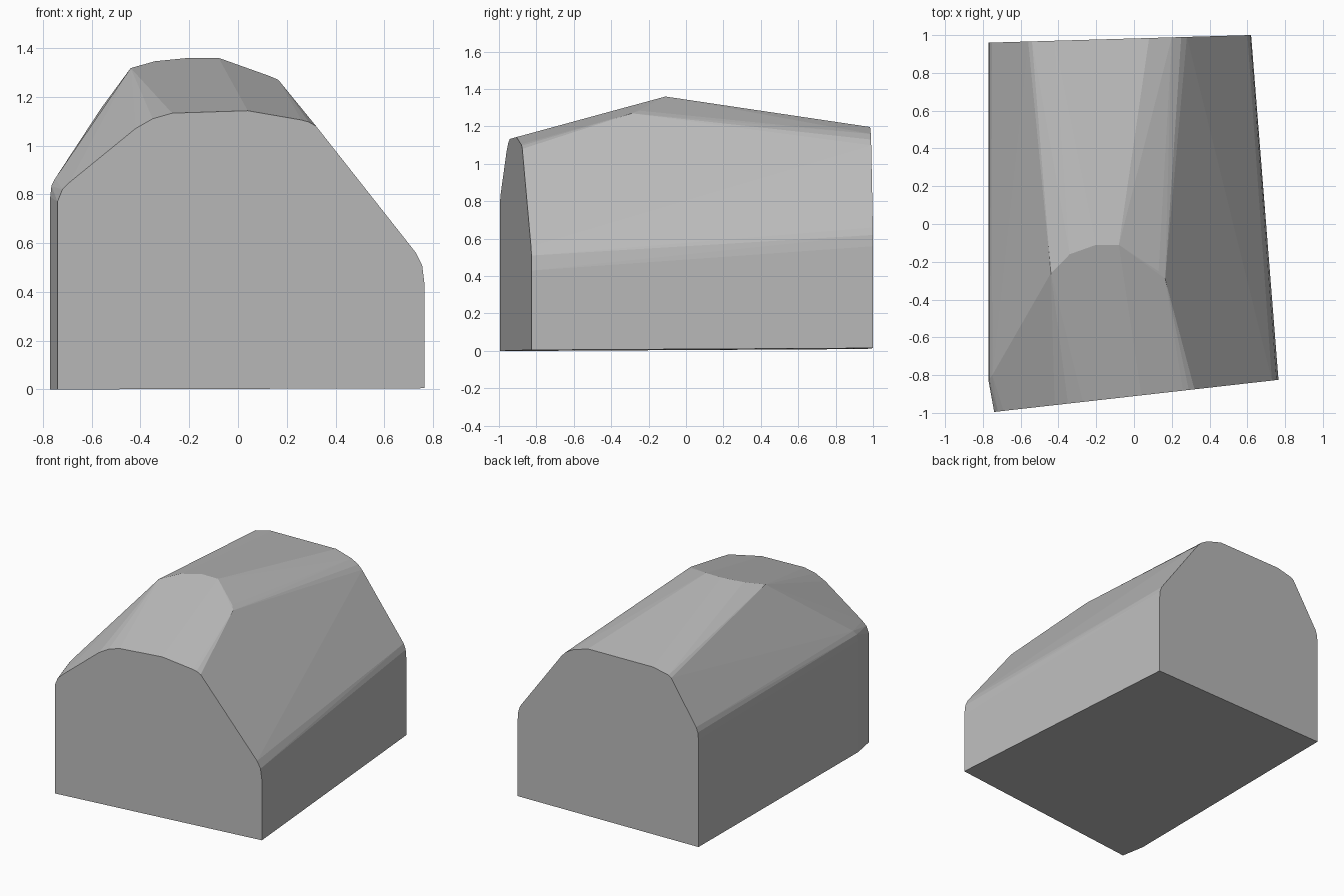
import bpy, bmesh, math

if "Cube" in bpy.data.objects:
    bpy.data.objects.remove(bpy.data.objects["Cube"])

grey = bpy.data.materials.new("stone grey")
grey.diffuse_color = (0.5, 0.5, 0.5, 1)
grey.use_nodes = True
grey.node_tree.nodes["Principled BSDF"].inputs["Base Color"].default_value = grey.diffuse_color


def end_profile(points, y_at):
    """Place an x,z outline on an upright, slightly skewed end plane."""
    return [(x, y_at(x), z) for x, z in points]


# Front end: upright face running obliquely across the block
front = end_profile(
    [(-0.74, 0), (-0.74, 0.77), (-0.72, 0.82), (-0.69, 0.85), (-0.42, 1.07),
     (-0.35, 1.11), (-0.27, 1.133), (0.04, 1.143), (0.26, 1.105), (0.29, 1.097),
     (0.32, 1.08), (0.73, 0.56), (0.755, 0.51), (0.765, 0.43), (0.765, 0.005)],
    lambda x: -0.995 + 0.113 * (x + 0.74))

# Back end: narrower, nearly square to the long side
back = end_profile(
    [(-0.77, 0.01), (-0.77, 0.77), (-0.765, 0.82), (-0.752, 0.855),
     (-0.56, 1.155), (-0.54, 1.17), (-0.42, 1.197), (0.08, 1.197), (0.20, 1.16),
     (0.25, 1.13), (0.28, 1.10), (0.60, 0.66), (0.615, 0.62), (0.62, 0.56),
     (0.62, 0.015)],
    lambda x: 0.96 + 0.029 * (x + 0.77))

# Crest where the sloping front top meets the long roof
crest = [(-0.44, -0.26, 1.318), (-0.34, -0.16, 1.346), (-0.20, -0.11, 1.36),
         (-0.08, -0.11, 1.36), (0.13, -0.25, 1.285), (0.165, -0.29, 1.27),
         (0.18, -0.35, 1.25)]

# Clipped front left corner
corner = [(-0.77, -0.83, 0), (-0.77, -0.83, 0.79), (-0.765, -0.82, 0.835),
          (-0.75, -0.80, 0.865)]

# Wrap the outlines into one solid and merge flat areas
bm = bmesh.new()
for p in front + back + crest + corner:
    bm.verts.new(p)
hull = bmesh.ops.convex_hull(bm, input=bm.verts)
loose = [v for v in bm.verts if not v.link_faces]
bmesh.ops.delete(bm, geom=loose, context='VERTS')
bmesh.ops.dissolve_limit(bm, angle_limit=math.radians(1), verts=bm.verts,
                         edges=bm.edges)
bmesh.ops.recalc_face_normals(bm, faces=bm.faces)

mesh = bpy.data.meshes.new("faceted_block")
bm.to_mesh(mesh)
bm.free()
mesh.materials.append(grey)
block = bpy.data.objects.new("faceted_block", mesh)
bpy.context.collection.objects.link(block)
